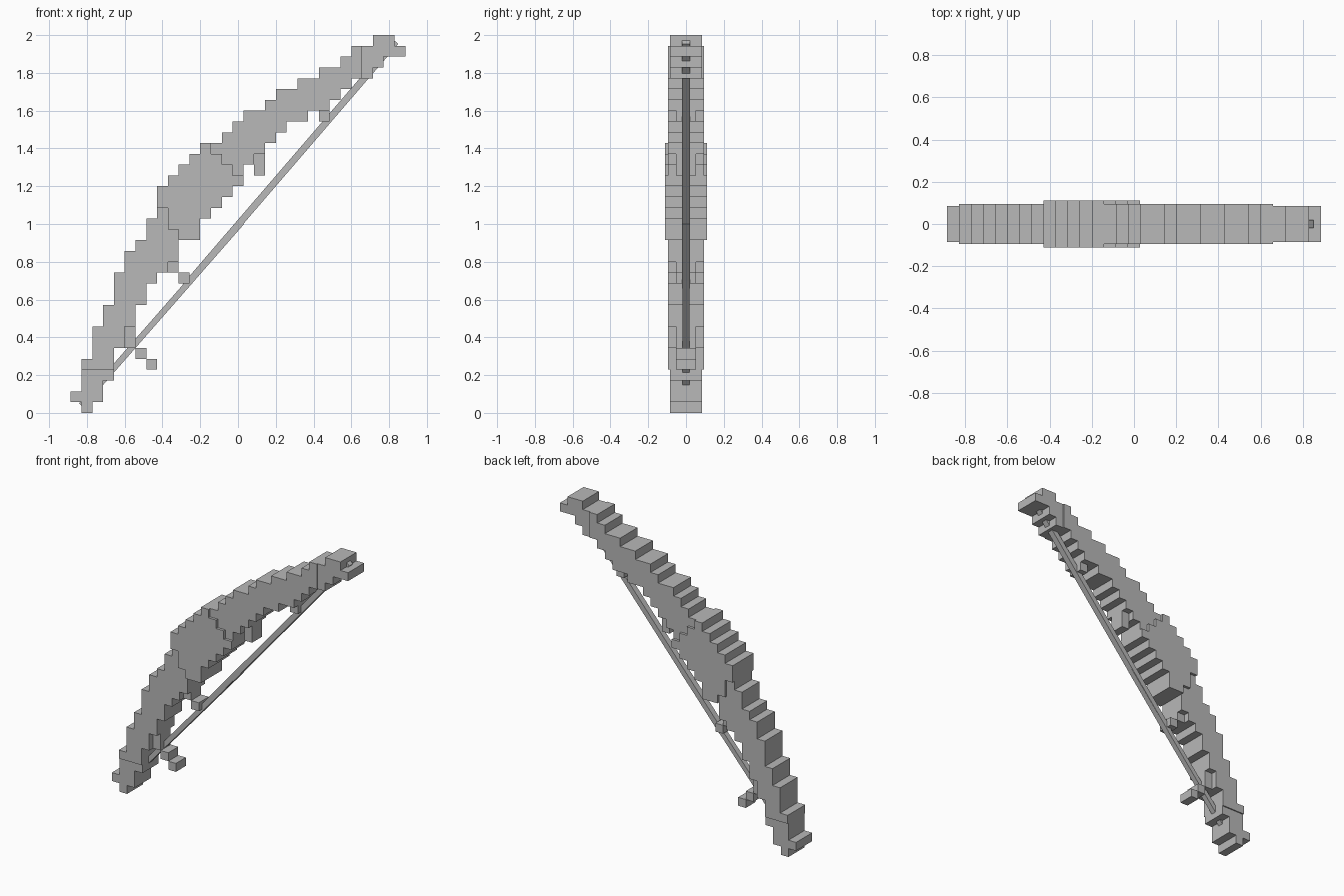
import bpy
import bmesh
from math import atan2, hypot
from mathutils import Matrix

if "Cube" in bpy.data.objects:
    bpy.data.objects.remove(bpy.data.objects["Cube"], do_unlink=True)

CELL = 2 / 35

grey = bpy.data.materials.new("plain_grey")
grey.use_nodes = True
colour = (0.48, 0.48, 0.48, 1)
grey.diffuse_color = colour
grey.node_tree.nodes["Principled BSDF"].inputs["Base Color"].default_value = colour


def finish(name, bm):
    bmesh.ops.recalc_face_normals(bm, faces=bm.faces)
    mesh = bpy.data.meshes.new(name)
    bm.to_mesh(mesh)
    bm.free()
    mesh.materials.append(grey)
    obj = bpy.data.objects.new(name, mesh)
    bpy.context.collection.objects.link(obj)
    return obj


def stepped_part(name, first_column, spans, half_width):
    """Extrude a stepped outline given as (bottom, top) rows per column."""
    cells = {(first_column + i, row)
             for i, (low, high) in enumerate(spans) for row in range(low, high)}
    bm = bmesh.new()

    def point(c, r, side):
        return bm.verts.new(((c - 15.5) * CELL, side * half_width, r * CELL))

    for c, r in sorted(cells):
        corners = [(c, r), (c + 1, r), (c + 1, r + 1), (c, r + 1)]
        beyond = [(c, r - 1), (c + 1, r), (c, r + 1), (c - 1, r)]
        for side in (-1, 1):
            bm.faces.new([point(*k, side) for k in corners])
        for i, neighbour in enumerate(beyond):
            if neighbour not in cells:
                a, b = corners[i], corners[(i + 1) % 4]
                bm.faces.new([point(*a, -1), point(*b, -1), point(*b, 1), point(*a, 1)])
    bmesh.ops.remove_doubles(bm, verts=bm.verts, dist=0.001)
    bmesh.ops.dissolve_limit(bm, angle_limit=0.01, verts=bm.verts, edges=bm.edges)
    return finish(name, bm)


def bar(name, start, end, thickness, width):
    """Square bar in the xz plane."""
    dx, dz = end[0] - start[0], end[1] - start[1]
    bm = bmesh.new()
    bmesh.ops.create_cube(bm, size=1)
    centre = ((start[0] + end[0]) / 2, 0, (start[1] + end[1]) / 2)
    bm.transform(Matrix.Translation(centre)
                 @ Matrix.Rotation(-atan2(dz, dx), 4, 'Y')
                 @ Matrix.Diagonal((hypot(dx, dz), width, thickness, 1)))
    return finish(name, bm)


# Curved stave, running from the lower tip through the grip to the upper tip
stepped_part("stave", 1, [
    (4, 5), (4, 8), (4, 10), (6, 13), (8, 15), (10, 16), (12, 18), (13, 20),
    (14, 21), (17, 22), (17, 23), (19, 24), (19, 25), (20, 26), (21, 27),
    (23, 28), (24, 28), (25, 29), (26, 30), (27, 30), (27, 31), (28, 31),
    (28, 32), (29, 32), (30, 33), (31, 34)], 0.094)

# Slimmer ends
stepped_part("lower_tip", 0, [(1, 2), (0, 4), (1, 4), (3, 4)], 0.086)
stepped_part("upper_tip", 27, [(31, 34), (32, 35), (33, 35), (33, 34)], 0.086)

# Thicker handle
stepped_part("grip", 8, [
    (19, 21), (17, 22), (16, 23), (16, 24), (18, 25), (19, 24), (20, 23),
    (21, 22)], 0.112)

# Small knobs on the inner side
stepped_part("lower_hook", 5, [(6, 8), (5, 6), (4, 5)], 0.053)
stepped_part("arrow_rest", 8, [(13, 14), (13, 14), (12, 13)], 0.053)
stepped_part("middle_knob", 17, [(22, 24)], 0.053)
stepped_part("upper_knob", 23, [(27, 29)], 0.053)

# Bowstring in two overlapping halves
bar("lower_string", (-0.83, 0.04), (0.02, 1.01), 0.032, 0.036)
bar("upper_string", (-0.28, 0.67), (0.835, 1.965), 0.036, 0.04)
